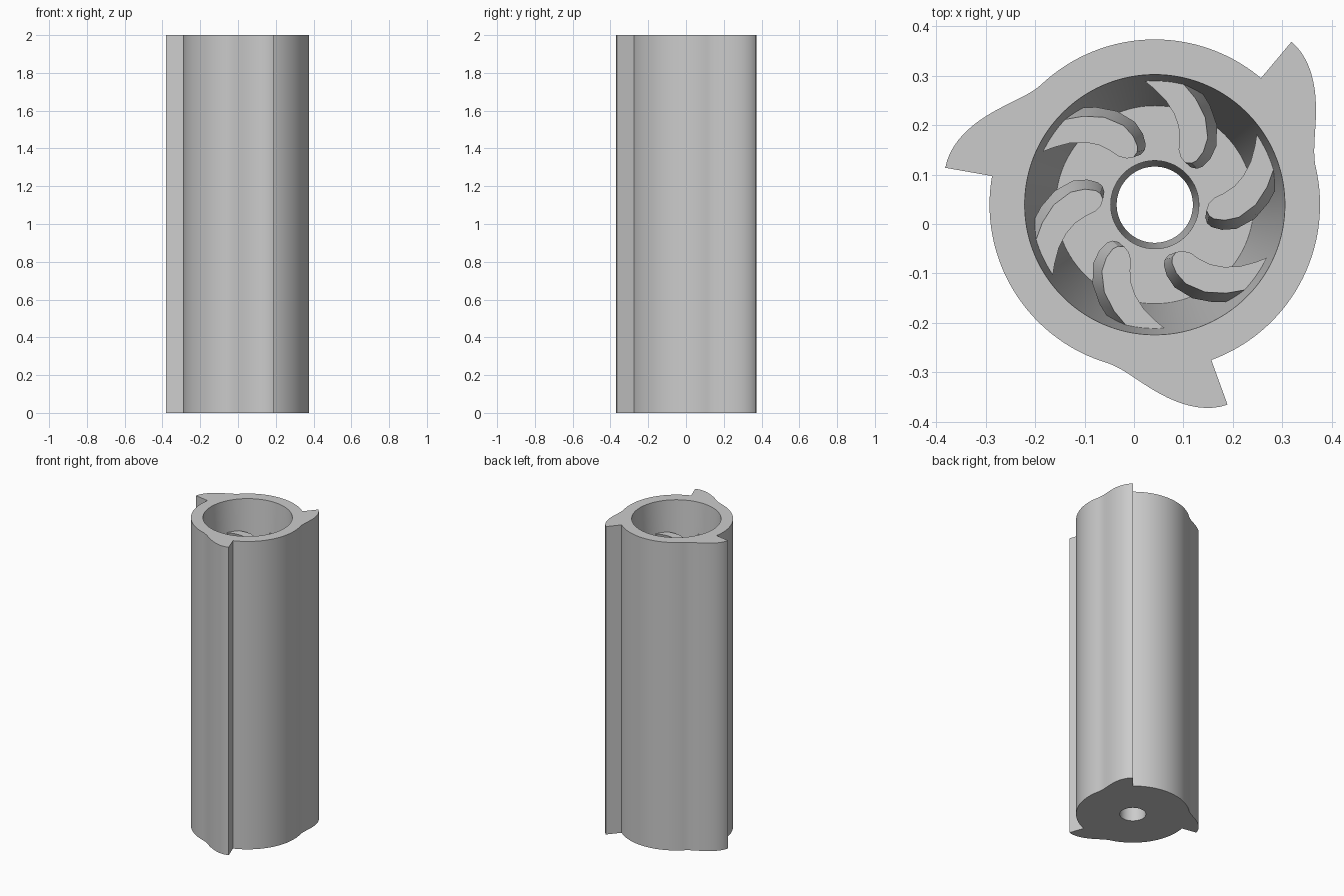
import bpy, bmesh
from math import radians, cos, sin

CX, CY = 0.042, 0.039          # axis of the bore
HEIGHT = 2.0

cube = bpy.data.objects.get("Cube")
if cube:
    bpy.data.objects.remove(cube, do_unlink=True)

grey = bpy.data.materials.new("plain_grey")
grey.use_nodes = True
COLOUR = (0.6, 0.6, 0.6, 1)
grey.diffuse_color = COLOUR
grey.node_tree.nodes["Principled BSDF"].inputs["Base Color"].default_value = COLOUR


def polar(radius, degrees, z):
    a = radians(degrees)
    return (CX + radius * cos(a), CY + radius * sin(a), z)


def bridge(bm, low, high):
    n = len(low)
    for i in range(n):
        j = (i + 1) % n
        bm.faces.new((low[i], low[j], high[j], high[i]))


def finish(bm, name):
    bmesh.ops.recalc_face_normals(bm, faces=bm.faces)
    mesh = bpy.data.meshes.new(name)
    bm.to_mesh(mesh)
    bm.free()
    mesh.materials.append(grey)
    obj = bpy.data.objects.new(name, mesh)
    bpy.context.collection.objects.link(obj)
    bpy.ops.object.select_all(action='DESELECT')
    obj.select_set(True)
    bpy.context.view_layer.objects.active = obj
    bpy.ops.object.shade_smooth_by_angle(angle=radians(30))
    return obj


# Outer outline: a circle whose radius swells into three hooked fins
BODY_R, FIN, FIN_START, FIN_END = 0.334, 0.096, 13, 50
outline, angles = [], []
for k in range(3):
    turn = 120 * k
    for a in range(FIN_END - 120, FIN_END + 1, 2):
        t = min(max((a - FIN_START) / (FIN_END - FIN_START), 0), 1)
        outline.append((BODY_R + FIN * t * t * (3 - 2 * t), a + turn))
        # inner loops step slightly past the radial notch
        angles.append(a + turn + (0.8 if a == FIN_END - 120 else 0))

# Body: outer wall, rim, tapered bore, floor and centre hole
FLOOR_Z = 1.03
bm = bmesh.new()
loops = [[bm.verts.new(polar(r, a, z)) for r, a in outline] for z in (0, HEIGHT)]
for r, z in ((0.263, HEIGHT), (0.2, FLOOR_Z), (0.089, FLOOR_Z), (0.077, 0)):
    loops.append([bm.verts.new(polar(r, a, z)) for a in angles])
for i, loop in enumerate(loops):
    bridge(bm, loop, loops[(i + 1) % len(loops)])
finish(bm, "finned_body")

# Curved vanes on the bore wall, twisted along their depth
VANE = [(0.252, 95), (0.235, 90.5), (0.212, 84), (0.188, 78), (0.165, 73),
        (0.142, 69.5), (0.121, 66.5), (0.109, 61), (0.105, 54), (0.112, 48.5),
        (0.123, 46.5), (0.145, 47.5), (0.172, 51.5), (0.204, 60), (0.23, 69),
        (0.252, 77), (0.253, 86)]
VANE_TOP, VANE_BOTTOM, TWIST = 1.8, 1.7, -8
for k in range(6):
    bm = bmesh.new()
    rings = []
    for s in range(4):
        f = s / 3
        z = VANE_TOP + (VANE_BOTTOM - VANE_TOP) * f
        rings.append([bm.verts.new(polar(r, a + 60 * k + TWIST * f, z)) for r, a in VANE])
    for upper, lower in zip(rings, rings[1:]):
        bridge(bm, lower, upper)
    bm.faces.new(rings[0])
    bm.faces.new(rings[-1])
    finish(bm, f"vane_{k + 1}")
